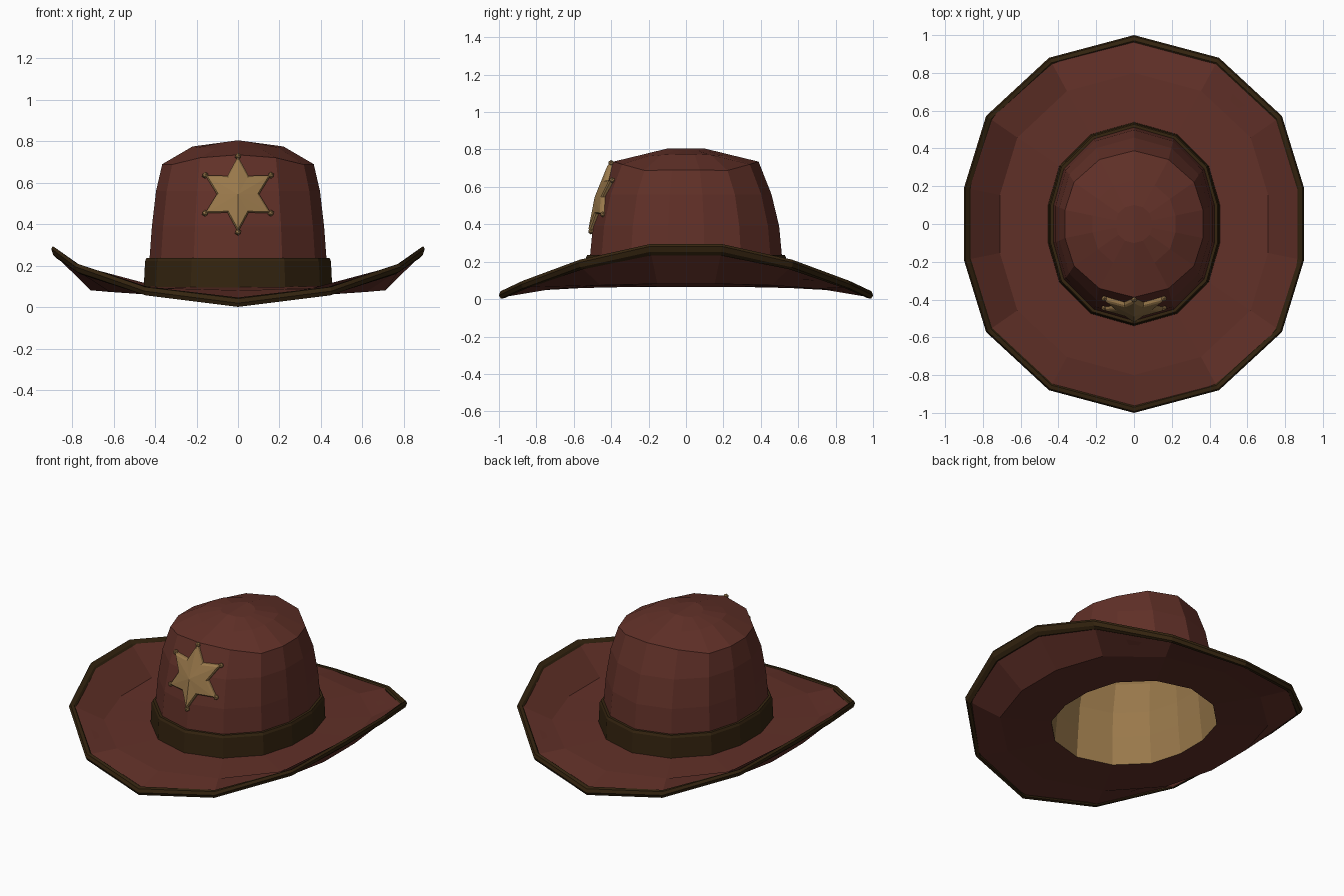
import bpy, bmesh, math
from mathutils import Vector

if "Cube" in bpy.data.objects:
    bpy.data.objects.remove(bpy.data.objects["Cube"])


def material(name, rgb):
    m = bpy.data.materials.new(name)
    m.diffuse_color = (*rgb, 1)
    m.use_nodes = True
    m.node_tree.nodes["Principled BSDF"].inputs["Base Color"].default_value = m.diffuse_color
    return m


FELT = material("red_brown_felt", (0.12, 0.030, 0.021))
TRIM = material("dark_leather", (0.035, 0.018, 0.005))
TAN = material("tan_gold", (0.32, 0.19, 0.070))

# Quarter outline of the 14-sided oval, back to right side
UNIT = [(0, 1), (0.5, 0.88), (0.87, 0.572), (1, 0.192)]
ORDER = ([(k, 1, 1) for k in (0, 1, 2, 3)] + [(k, 1, -1) for k in (3, 2, 1, 0)]
         + [(k, -1, -1) for k in (1, 2, 3)] + [(k, -1, 1) for k in (3, 2, 1)])


def oval(rx, ry, z):
    """14-point ring; z is a number, four quarter heights, or a function of x, y."""
    pts = []
    for k, sx, sy in ORDER:
        x, y = UNIT[k][0] * rx * sx, UNIT[k][1] * ry * sy
        h = z(x, y) if callable(z) else z[k] if isinstance(z, (list, tuple)) else z
        pts.append(Vector((x, y, h)))
    return pts


def finish(name, bm, mat, recalc=True):
    if recalc:
        bmesh.ops.recalc_face_normals(bm, faces=bm.faces)
    me = bpy.data.meshes.new(name)
    bm.to_mesh(me)
    bm.free()
    me.materials.append(mat)
    ob = bpy.data.objects.new(name, me)
    bpy.context.collection.objects.link(ob)
    return ob


def loft(name, rings, mat, loop=False, tip=None, flip=False):
    bm = bmesh.new()
    vs = [[bm.verts.new(p) for p in r] for r in rings]
    pairs = list(zip(vs, vs[1:])) + ([(vs[-1], vs[0])] if loop else [])
    n = len(vs[0])
    for a, b in pairs:
        for i in range(n):
            j = (i + 1) % n
            bm.faces.new((a[i], a[j], b[j], b[i]))
    if tip:
        t = bm.verts.new(tip)
        for i in range(n):
            bm.faces.new((vs[-1][i], vs[-1][(i + 1) % n], t))
    bmesh.ops.recalc_face_normals(bm, faces=bm.faces)
    if flip:
        bmesh.ops.reverse_faces(bm, faces=bm.faces)
    return finish(name, bm, mat, False)


def interp(t, table):
    for (a, fa), (b, fb) in zip(table, table[1:]):
        if t <= b:
            return fa + (fb - fa) * (t - a) / (b - a)
    return table[-1][1]


def cap_z(x, y):
    return (interp(abs(x), [(0, 0.805), (0.22, 0.775), (0.365, 0.69)])
            - interp(abs(y), [(0, 0), (0.1, 0), (0.385, 0.07)]))


# Brim: curled up at the sides, dipping at front and back
edge = oval(0.9, 1.0, [0.020, 0.078, 0.195, 0.282])
mid = oval(0.71, 0.80, [0.064, 0.074, 0.092, 0.100])


def along(t, dz):
    return [e.lerp(m, t) + Vector((0, 0, dz)) for e, m in zip(edge, mid)]


loft("brim", [oval(0.43, 0.51, 0.065), along(1, -0.018), along(0.05, -0.014),
              along(0.05, 0.014), along(1, 0.018), oval(0.43, 0.51, 0.098)], FELT, loop=True)

# Leather edging around the brim
loft("brim_edging", [along(0.19, 0.014), along(0.15, 0.021), along(0.04, 0.020), along(0, 0.0),
                     along(0.05, -0.020), along(0.15, -0.021), along(0.19, -0.014)],
     TRIM, loop=True)

# Crown with a softly domed top
PROFILE = [(0.432, 0.515, 0.09), (0.426, 0.512, 0.24), (0.415, 0.498, 0.39), (0.395, 0.457, 0.56)]
walls = [oval(*p) for p in PROFILE]
cap = [oval(0.365 * s, 0.388 * s, cap_z) for s in (1, 0.6, 0.26)]
loft("crown", walls + cap, FELT, tip=(0, 0, 0.805))

# Tan lining inside the crown
drop = Vector((0, 0, -0.02))
inner = [[p * 0.96 for p in r] for r in cap]
inner = [[p + drop for p in r] for r in inner]
loft("lining", [oval(0.43, 0.51, 0.065)] + [oval(a - 0.015, b - 0.015, z) for a, b, z in PROFILE[1:]]
     + inner, TAN, tip=(0, 0, 0.755), flip=True)

# Hat band
loft("hat_band", [oval(0.43, 0.51, 0.08), oval(0.455, 0.54, 0.08), oval(0.448, 0.535, 0.222),
                  oval(0.441, 0.528, 0.237), oval(0.42, 0.50, 0.237)], TRIM, loop=True)


# Six-pointed badge bent around the front of the crown
def on_crown(x, z, off):
    ry = interp(z, [(0.24, 0.512), (0.39, 0.498), (0.56, 0.457), (0.74, 0.388)])
    return Vector((x, -ry * (1 - 0.6 * abs(x)) - off, z))


def star(scale, off):
    pts = []
    for i in range(12):
        a = math.radians(90 + 30 * i)
        r = (0.102 if i % 2 else 0.183) * scale
        pts.append(on_crown(r * math.cos(a), 0.545 + r * math.sin(a), off))
    return pts


loft("badge", [star(1, -0.01), star(1, 0.014), star(0.92, 0.022)], TAN,
     tip=on_crown(0, 0.545, 0.028))

# Small beads on the badge tips
bm = bmesh.new()
for p in star(1.0, 0.008)[::2]:
    new = bmesh.ops.create_icosphere(bm, subdivisions=1, radius=0.016)["verts"]
    bmesh.ops.translate(bm, verts=new, vec=p)
finish("badge_beads", bm, TAN)
